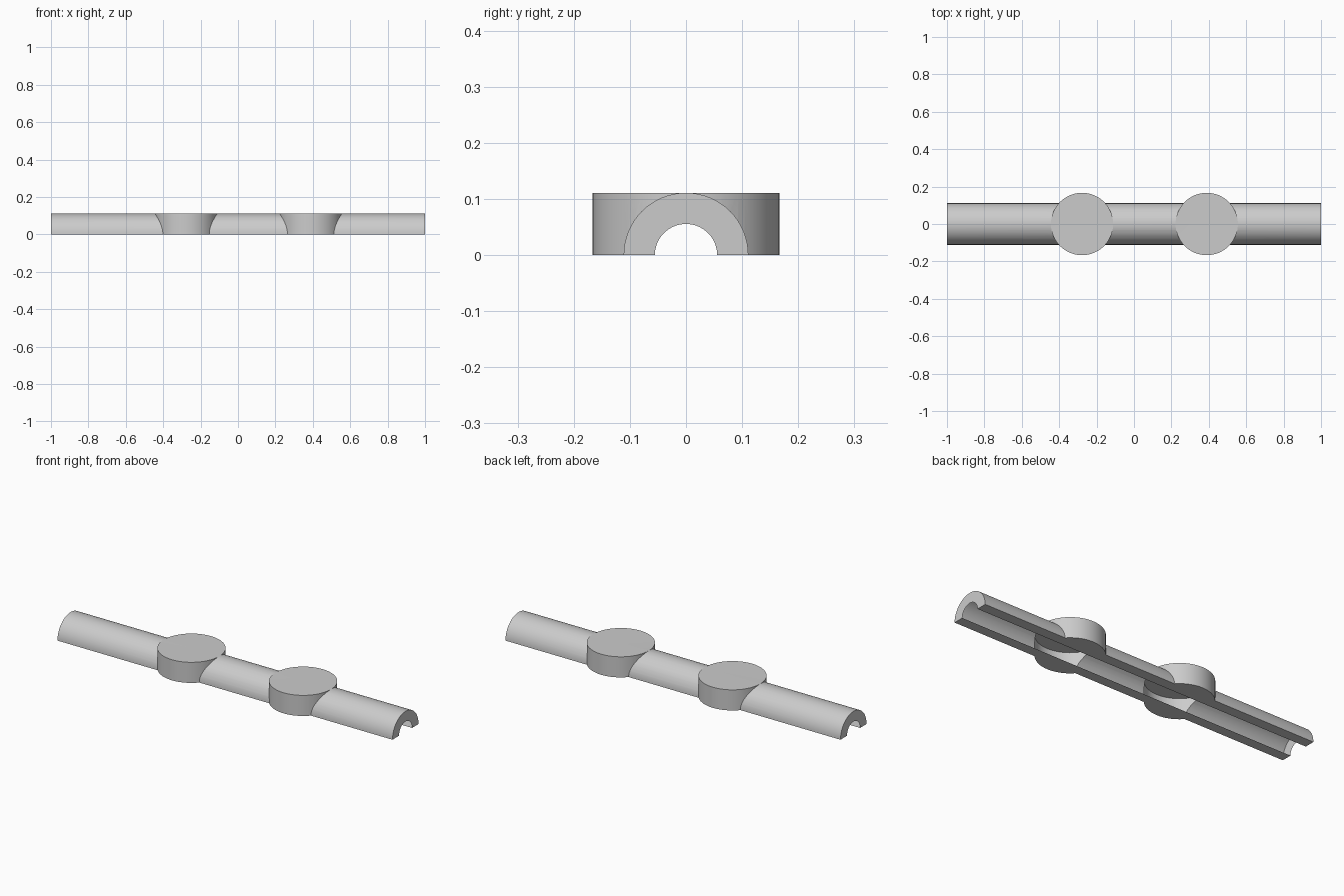
import bpy
import bmesh
from math import cos, sin, pi, radians
from mathutils import Matrix

if "Cube" in bpy.data.objects:
    bpy.data.objects.remove(bpy.data.objects["Cube"], do_unlink=True)

UNIT = 1 / 18
OUTER, BORE = 2 * UNIT, UNIT
DISC_RADIUS = 3 * UNIT
SEGMENTS = 64

grey = bpy.data.materials.new("plain grey")
grey.use_nodes = True
colour = (0.6, 0.6, 0.6, 1)
grey.diffuse_color = colour
grey.node_tree.nodes["Principled BSDF"].inputs["Base Color"].default_value = colour


def add_object(name, bm):
    bmesh.ops.recalc_face_normals(bm, faces=bm.faces)
    mesh = bpy.data.meshes.new(name)
    bm.to_mesh(mesh)
    bm.free()
    mesh.materials.append(grey)
    obj = bpy.data.objects.new(name, mesh)
    bpy.context.collection.objects.link(obj)
    return obj


def rod(name, radius, length, arc, steps):
    """Solid rod along x, swept from an arc starting on the ground."""
    bm = bmesh.new()
    ring = [bm.verts.new((-length / 2, radius * cos(arc * i / steps),
                          radius * sin(arc * i / steps)))
            for i in range(steps + (arc < 2 * pi))]
    face = bm.faces.new(ring)
    end = bmesh.ops.extrude_face_region(bm, geom=[face], use_keep_orig=True)
    verts = [v for v in end["geom"] if isinstance(v, bmesh.types.BMVert)]
    bmesh.ops.translate(bm, verts=verts, vec=(length, 0, 0))
    return add_object(name, bm)


def disc(name, x):
    bm = bmesh.new()
    bmesh.ops.create_cone(bm, cap_ends=True, segments=SEGMENTS,
                          radius1=DISC_RADIUS, radius2=DISC_RADIUS, depth=OUTER,
                          matrix=Matrix.Translation((x, 0, OUTER / 2)))
    return add_object(name, bm)


def boolean(target, tool, operation):
    mod = target.modifiers.new(tool.name, "BOOLEAN")
    mod.operation = operation
    mod.solver = "EXACT"
    mod.object = tool
    bpy.context.view_layer.objects.active = target
    bpy.ops.object.modifier_apply(modifier=mod.name)
    bpy.data.objects.remove(tool, do_unlink=True)


# Half-round bar joined with the two round bosses
bar = rod("half_round_channel", OUTER, 2, pi, SEGMENTS // 2)
for name, x in (("right_boss", -5 * UNIT), ("left_boss", 7 * UNIT)):
    boolean(bar, disc(name, x), "UNION")

# Round groove running the full length of the underside
boolean(bar, rod("groove_cutter", BORE, 2.2, 2 * pi, SEGMENTS), "DIFFERENCE")

bpy.ops.object.select_all(action="DESELECT")
bar.select_set(True)
bpy.context.view_layer.objects.active = bar
bpy.ops.object.shade_smooth_by_angle(angle=radians(25))
